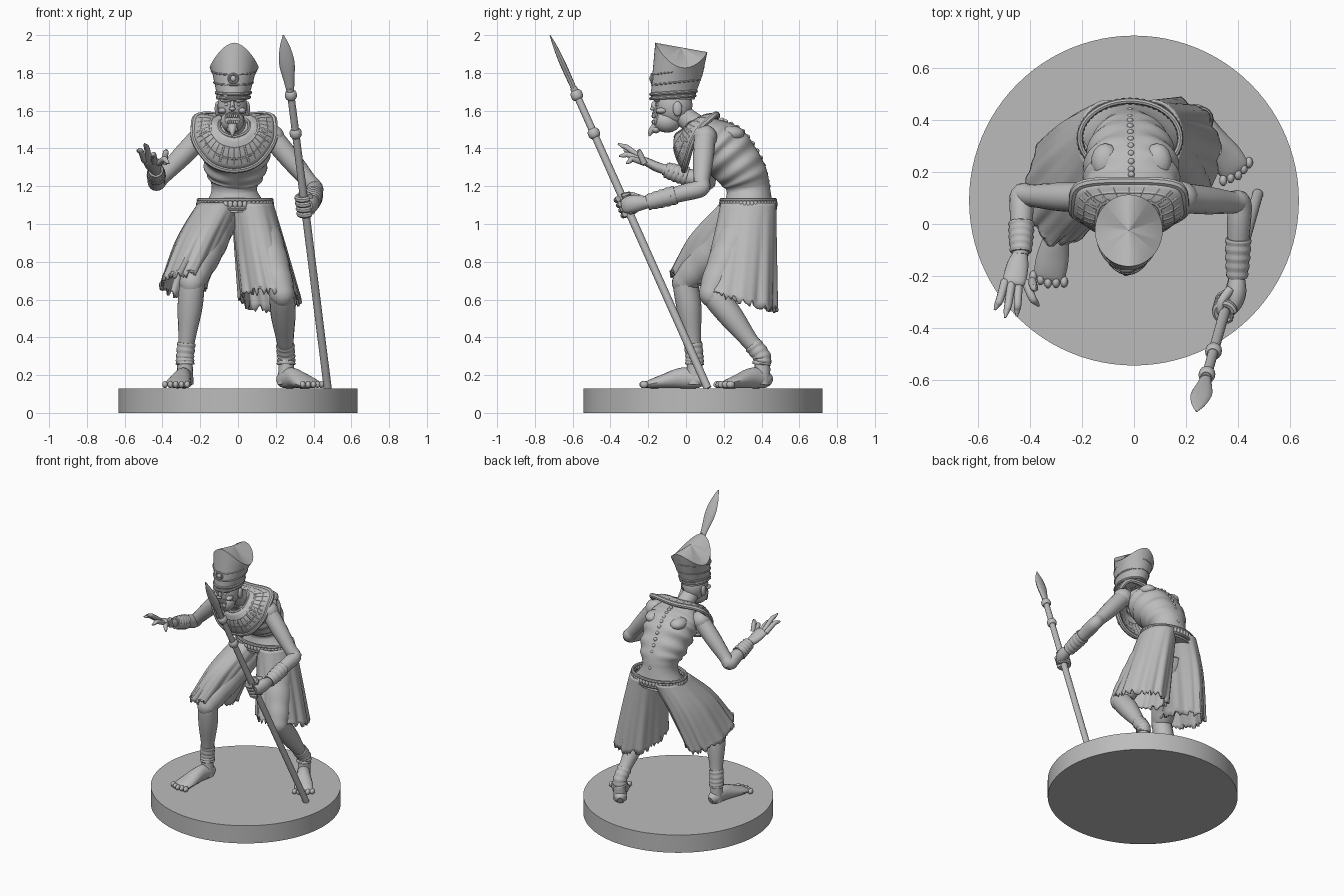
import bpy, bmesh, random
from math import sin, cos, pi
from mathutils import Vector, Matrix

random.seed(4)
if "Cube" in bpy.data.objects:
    bpy.data.objects.remove(bpy.data.objects["Cube"])

stone = bpy.data.materials.new("plain grey")
stone.use_nodes = True
GREY = (0.5, 0.5, 0.5, 1)
stone.diffuse_color = GREY
stone.node_tree.nodes["Principled BSDF"].inputs["Base Color"].default_value = GREY
made = []


def add(name, bm=None, mesh=None):
    if bm:
        mesh = bpy.data.meshes.new(name)
        bmesh.ops.recalc_face_normals(bm, faces=bm.faces)
        bm.to_mesh(mesh)
        bm.free()
    mesh.materials.clear()
    mesh.materials.append(stone)
    ob = bpy.data.objects.new(name, mesh)
    bpy.context.collection.objects.link(ob)
    made.append(ob)
    return ob


def spline(keys, sub, closed=False):
    """Smooth path through keys of any width."""
    k, out = len(keys), []
    pick = (lambda i: keys[i % k]) if closed else (lambda i: keys[min(max(i, 0), k - 1)])
    for i in range(k if closed else k - 1):
        a, b, c, d = (pick(i + j) for j in (-1, 0, 1, 2))
        for s in range(sub):
            t = s / sub
            out.append([q + t * (r - p) / 2 + t * t * (p - 2.5 * q + 2 * r - d_ / 2)
                        + t ** 3 * (1.5 * (q - r) + (d_ - p) / 2)
                        for p, q, r, d_ in zip(a, b, c, d)])
    return out if closed else out + [list(keys[-1])]


def loft(name, keys, n=16, sub=5, level=False, mod=None, caps=True):
    """Skin elliptical rings (x, y, z, rx, ry) along a smooth path."""
    path = spline([k if len(k) == 5 else (*k, k[3]) for k in keys], sub)
    bm, rings, last = bmesh.new(), [], len(path) - 1
    for i, p in enumerate(path):
        c = Vector(p[:3])
        if level:
            u, w = Vector((1, 0, 0)), Vector((0, 1, 0))
        else:
            t = (Vector(path[min(i + 1, last)][:3]) - Vector(path[max(i - 1, 0)][:3])).normalized()
            u = (Vector((1, 0, 0)) - t * t.x).normalized()
            w = t.cross(u)
        ring = []
        for j in range(n):
            a = 2 * pi * j / n
            m = mod(i / last, a) if mod else 1
            ring.append(bm.verts.new(c + (u * cos(a) * p[3] + w * sin(a) * p[4]) * m))
        rings.append(ring)
    for r, s in zip(rings, rings[1:]):
        for j in range(n):
            bm.faces.new((r[j], r[j - 1], s[j - 1], s[j]))
    if caps:
        bm.faces.new(rings[0])
        bm.faces.new(rings[-1])
    return add(name, bm)


def blobs(name, items):
    bm = bmesh.new()
    for x, y, z, *s in items:
        bmesh.ops.create_uvsphere(bm, u_segments=14, v_segments=8, radius=1,
                                  matrix=Matrix.Translation((x, y, z)) @ Matrix.Diagonal((*(s * 3)[:3], 1)))
    return add(name, bm)


def cords(name, lines, r, closed=False):
    cu = bpy.data.curves.new(name, "CURVE")
    cu.dimensions, cu.bevel_depth, cu.bevel_resolution, cu.use_fill_caps = "3D", r, 2, True
    for pts in lines:
        sp = cu.splines.new("POLY")
        sp.points.add(len(pts) - 1)
        sp.use_cyclic_u = closed
        for q, p in zip(sp.points, pts):
            q.co = (*p[:3], 1)
    tmp = bpy.data.objects.new(name + " guide", cu)
    bpy.context.collection.objects.link(tmp)
    bpy.context.view_layer.update()
    mesh = bpy.data.meshes.new_from_object(tmp.evaluated_get(bpy.context.evaluated_depsgraph_get()))
    bpy.data.objects.remove(tmp)
    return add(name, mesh=mesh)


def thicken(ob, t, offset=0):
    m = ob.modifiers.new("thickness", "SOLIDIFY")
    m.thickness, m.offset = t, offset


def wraps(count, amount=0.06):
    return lambda t, a: 1 + amount * abs(sin(pi * count * t + 0.5 * sin(a)))


# Round base
bm = bmesh.new()
bmesh.ops.create_cone(bm, cap_ends=True, segments=96, radius1=0.633, radius2=0.633, depth=0.13,
                      matrix=Matrix.Translation((0, 0.09, 0.065)))
add("base", bm)


# Torso with ribs and a spine groove
def ribs(t, a):
    band = max(0, sin(pi * min(max((t - 0.25) / 0.55, 0), 1)))
    groove = 0.05 * max(0, cos(a - pi / 2)) ** 30
    return 1 + band * (0.045 * sin(60 * t) * (1 - abs(sin(a)) ** 12) - groove)


loft("torso", [(-.015, .33, 1.06, .19, .14), (-.02, .33, 1.18, .12, .115), (-.015, .3, 1.27, .155, .13),
               (-.01, .2, 1.4, .18, .145), (-.01, .12, 1.47, .17, .1), (-.015, .04, 1.52, .09, .06)],
     n=48, sub=16, mod=ribs)
spine = spline([(-.015, .435, 1.2), (-.015, .395, 1.35), (-.012, .3, 1.49), (-.01, .19, 1.55)], 4)
blobs("spine_bumps", [(*p, .013) for p in spine])
blobs("shoulder_blades", [(s * .1 - .01, .24, 1.48, .055, .07, .04) for s in (-1, 1)])
loft("neck", [(-.015, .12, 1.47, .08), (-.02, .04, 1.53, .06), (-.03, -.05, 1.6, .055)])

# Broad collar draped from the neck
rim_half = [(0, -.01, 1.285), (.12, 0, 1.32), (.2, .03, 1.42), (.215, .07, 1.5), (.185, .15, 1.575), (0, .165, 1.57)]
neck_half = [(0, -.055, 1.46), (.05, -.045, 1.475), (.075, -.01, 1.5), (.08, .02, 1.53), (.06, .07, 1.55), (0, .085, 1.555)]


def loop(half):
    pts = half + [(-x, y, z) for x, y, z in half[-2:0:-1]]
    return [Vector((x - .02, y, z)) for x, y, z in spline(pts, 6, True)]


outer, inner = loop(rim_half), loop(neck_half)


def collar_row(s):
    bulge = Vector((0, -.02, .005)) * sin(pi * s)
    return [p.lerp(q, s) + bulge for p, q in zip(inner, outer)]


rows = [collar_row(i / 6) for i in range(7)]
bm = bmesh.new()
vr = [[bm.verts.new(p) for p in r] for r in rows]
for r, s in zip(vr, vr[1:]):
    for j in range(len(r)):
        bm.faces.new((r[j], r[j - 1], s[j - 1], s[j]))
thicken(add("collar", bm), .018)
cords("collar_rim", [rows[-1]], .017, True)
cords("collar_bands", [rows[0], rows[2], rows[4]], .011, True)
cords("collar_pleats", [[r[j] for r in rows[2:6]] for j in range(0, len(outer), 2)], .011)

# Head and face
HX = -.03
blobs("skull", [(HX, -.065, 1.63, .08, .1, .11), (HX, -.1, 1.545, .064, .075, .062)])
both = (-1, 1)
blobs("face_bones", [(HX + s * .032, -.153, 1.655, .034, .016, .011) for s in both]
      + [(HX + s * .052, -.13, 1.6, .022, .03, .016) for s in both]
      + [(HX + s * .03, -.148, 1.632, .013, .012, .01) for s in both]
      + [(HX, -.165, 1.625, .012, .02, .03), (HX, -.178, 1.61, .018, .013, .01), (HX, -.16, 1.5, .03, .024, .02)])
blobs("ears", [(HX + s * .08, -.045, 1.61, .014, .025, .04) for s in both])
cords("lips", [[(HX + .036 * cos(a), -.172 + .02 * abs(cos(a)), 1.555 + .032 * sin(a))
                for a in (i * pi / 10 for i in range(20))]], .008, True)
blobs("teeth", [(HX + i * .011, -.175 + abs(i) * .003, z, .006, .007, .012) for i in range(-2, 3) for z in (1.572, 1.54)])
loft("beard", [(HX, -.16, 1.515, .026), (HX, -.185, 1.49, .016), (HX, -.195, 1.465, .004)], n=10)

# Tall flared hat with a ridged top
hat = loft("hat", [(HX, -.07, 1.66, .084, .115), (-.025, -.065, 1.7, .09, .12), (-.022, -.045, 1.79, .112, .133),
                   (-.02, -.025, 1.88, .13, .138), (-.02, -.025, 1.881, .002, .002)],
           n=40, sub=1, level=True)
for v in hat.data.vertices:
    if v.co.z > 1.85:
        v.co.z = 1.96 - 4.2 * abs(v.co.x + .02) ** 1.8 - .18 * (v.co.y + .165)


def hat_band(z, rx, ry, cy, dip):
    return [(-.024 + rx * cos(a), cy + ry * sin(a), z + dip * sin(a)) for a in (i * pi / 20 for i in range(40))]


cords("hat_brim", [hat_band(1.672, .085, .117, -.07, .008), hat_band(1.695, .09, .12, -.066, .008)], .009, True)
cords("hat_bands", [hat_band(1.75, .103, .128, -.053, .014), hat_band(1.81, .116, .134, -.041, .02)], .005, True)
blobs("hat_jewel", [(-.025, -.183, 1.77, .016, .012, .016)])
cords("jewel_setting", [[(-.025 + .023 * cos(a), -.18, 1.77 + .023 * sin(a)) for a in (i * pi / 8 for i in range(16))]], .007, True)

# Belt with beads
belt = [(-.015 + .193 * cos(a), .33 + .142 * sin(a), 1.105) for a in (i * pi / 24 for i in range(48))]
for name, dz in (("belt_upper_cord", .022), ("belt_lower_cord", -.022)):
    cords(name, [[(x, y, z + dz) for x, y, z in belt]], .011, True)
blobs("belt_beads", [(*p, .014, .014, .022) for p in belt])


# Pleated skirt, one ragged half over each leg
def pleats(t, a):
    return 1 + t * (.045 * sin(9 * a) + .025 * sin(17 * a + 1))


def skirt(name, keys, tilt):
    ob = loft(name, keys, n=96, sub=8, level=True, mod=pleats, caps=False)
    mid, top, hem = keys[-1][1], keys[0][2], keys[-1][2]
    for v in ob.data.vertices:
        t = (top - v.co.z) / (top - hem)
        v.co.z += t * t * tilt * (v.co.y - mid)
        if t > .99:
            v.co.z += random.uniform(-.025, .02)
    thicken(ob, .014)


skirt("right_skirt", [(-.1, .33, 1.11, .105, .14), (-.2, .22, .92, .12, .2), (-.29, .13, .68, .115, .21)], -.28)
skirt("left_skirt", [(.075, .33, 1.11, .105, .14), (.12, .305, .87, .13, .165), (.17, .275, .6, .155, .195)], -.25)


# Legs and feet
def leg(side, hip, knee, ankle, toe):
    h, k, a, t = map(Vector, (hip, knee, ankle, toe))
    loft(side + "_thigh", [(*h, .1), (*h.lerp(k, .5), .095), (*k, .068), (*k.lerp(a, .1), .05)], sub=10, mod=wraps(6, .05))
    low = Vector((a.x, a.y, .15))
    loft(side + "_shin", [(*h.lerp(k, .85), .06), (*k, .066), (*k.lerp(a, .35), .066),
                          (*k.lerp(a, .75), .046), (*a, .04), (*low, .045)])
    loft(side + "_ankle_wrap", [(*k.lerp(a, .82), .045), (*a, .044), (*a.lerp(low, .3), .046)], sub=10, mod=wraps(5, .12))
    d = (t - low).normalized()
    d.z = 0
    p = Vector((-d.y, d.x, 0))
    heel = low - d * .05
    f = lambda s: heel.lerp(t, s).xy
    loft(side + "_foot", [(*f(-.02), .165, .02, .025), (*f(.08), .175, .042, .045), (*f(.35), .185, .045, .055),
                          (*f(.7), .165, .062, .035), (*f(.9), .152, .06, .022), (*f(.97), .148, .05, .012)])
    blobs(side + "_toes", [(*(t + p * o * .03 - d * abs(o) * .007).xy, .15, .015, .022, .019) for o in range(-2, 3)])


leg("right", (-.1, .31, 1.04), (-.24, .0, .7), (-.28, .045, .3), (-.33, -.225, .15))
leg("left", (.09, .32, 1.04), (.23, .14, .64), (.255, .4, .3), (.4, .19, .15))


# Arms
def arm(side, shoulder, elbow, wrist):
    s, e, w = map(Vector, (shoulder, elbow, wrist))
    blobs(side + "_shoulder", [(*s, .068, .065, .065)])
    loft(side + "_arm", [(*s, .058), (*s.lerp(e, .45), .054), (*s.lerp(e, .85), .043), (*e, .045),
                         (*e.lerp(w, .3), .045), (*w, .03)])
    loft(side + "_bracer", [(*e.lerp(w, .45), .046), (*e.lerp(w, .7), .044), (*e.lerp(w, .95), .038)],
         sub=10, mod=wraps(5, .12))


arm("right", (-.19, .1, 1.47), (-.43, .11, 1.22), (-.435, -.12, 1.29))
arm("left", (.18, .1, 1.46), (.405, .08, 1.19), (.395, -.22, 1.11))

# Open right hand with clawed fingers
palm = Vector((-.45, -.18, 1.315))
loft("right_palm", [(-.435, -.11, 1.288, .028, .026), (-.447, -.16, 1.305, .042, .026), (-.46, -.22, 1.335, .044, .02),
                    (-.463, -.235, 1.34, .03, .01)])
for i, tip in enumerate([(-.535, -.33, 1.39), (-.495, -.36, 1.425), (-.45, -.355, 1.36), (-.365, -.315, 1.32), (-.375, -.24, 1.39)]):
    t = Vector(tip)
    root = palm + Vector((-.045 + .026 * i, -.04, .02 - .004 * i))
    bend = root.lerp(t, .5) + Vector((0, -.015, .022))
    loft(f"right_finger_{i + 1}", [(*root, .017), (*bend, .015), (*bend.lerp(t, .5), .012), (*t, .004)], n=10)

# Spear held in the left fist
foot, tip = Vector((.475, .115, .13)), Vector((.24, -.72, 2))
at = lambda s: tuple(foot.lerp(tip, s))
loft("spear_shaft", [(*at(0), .021), (*at(.5), .021), (*at(.85), .019)], sub=1)
for name, s in (("lower_collar", .722), ("upper_collar", .83)):
    loft("spear_" + name, [(*at(s - .012), .022), (*at(s - .006), .031), (*at(s + .006), .031), (*at(s + .012), .022)], sub=2)
loft("spear_head", [(*at(.83), .017, .014), (*at(.87), .028, .015), (*at(.92), .041, .016),
                    (*at(.965), .028, .011), (*at(1), .003, .002)], n=12)
axis = (tip - foot).normalized()
u = Vector((1, 0, 0)) - axis * axis.x
w = axis.cross(u)
loft("left_palm", [(.395, -.2, 1.115, .03), (.393, -.26, 1.11, .038, .045), (.385, -.31, 1.1, .03, .045), (.38, -.34, 1.095, .012, .03)])
cords("left_fingers", [[foot.lerp(tip, .497 + .0145 * i) + (u * cos(a) + w * sin(a)) * .035
                        for a in (j * pi / 8 for j in range(15))] for i in range(4)], .0155)
loft("left_thumb", [(.37, -.25, 1.14, .018), (.335, -.3, 1.155, .017), (.33, -.345, 1.15, .01)], n=10)

# Smooth shading with crisp edges
bpy.ops.object.select_all(action="DESELECT")
for ob in made:
    ob.select_set(True)
bpy.context.view_layer.objects.active = made[0]
bpy.ops.object.shade_smooth_by_angle(angle=0.7)
